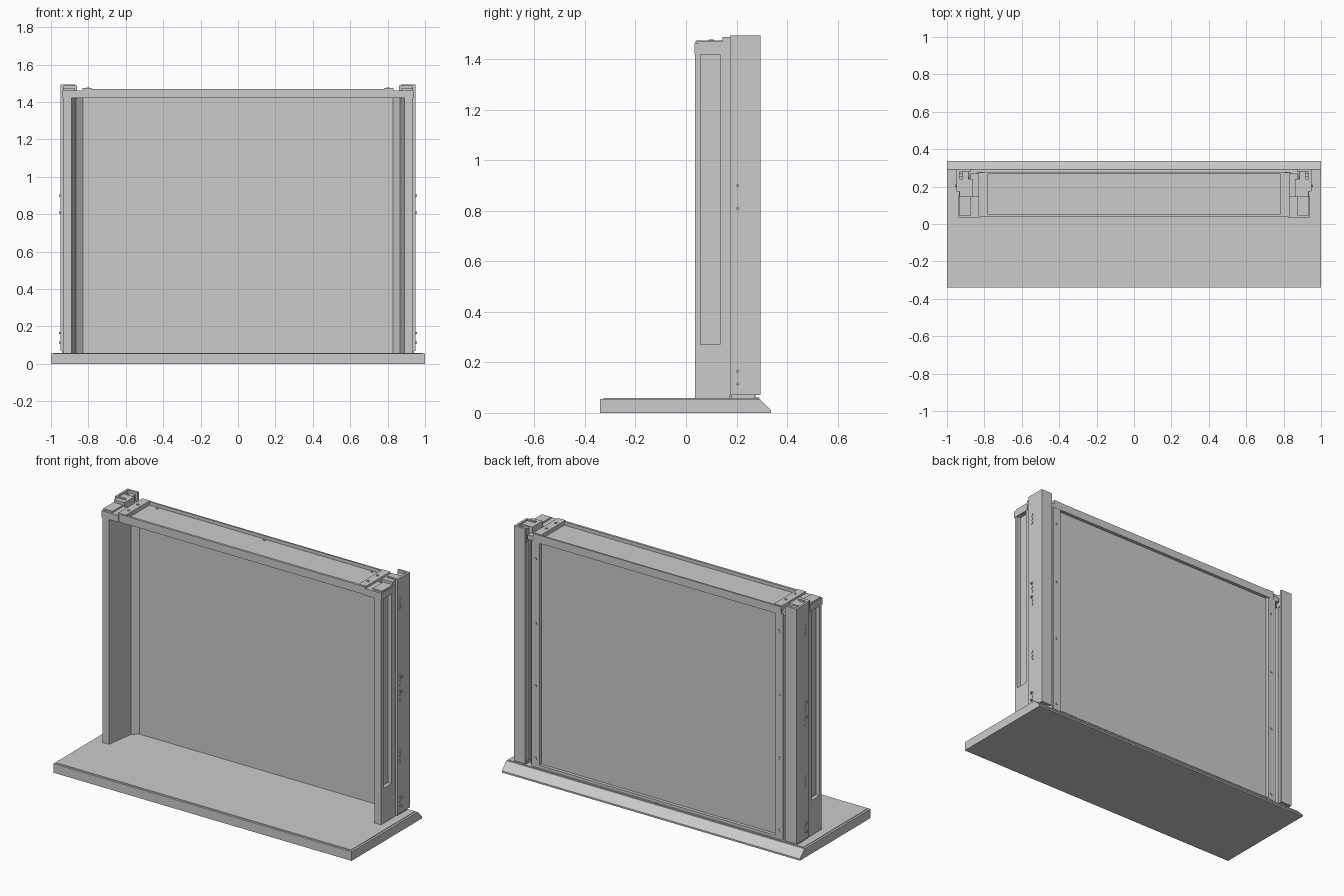
import bpy, bmesh
from mathutils import Matrix, Vector

if "Cube" in bpy.data.objects:
    bpy.data.objects.remove(bpy.data.objects["Cube"])


def finish(bm, name, mirror=False):
    """Turn a bmesh into an object, optionally mirrored across x = 0."""
    bmesh.ops.recalc_face_normals(bm, faces=bm.faces)
    me = bpy.data.meshes.new(name)
    bm.to_mesh(me)
    bm.free()
    ob = bpy.data.objects.new(name, me)
    bpy.context.collection.objects.link(ob)
    if mirror:
        ob.modifiers.new("Mirror", 'MIRROR').use_mirror_merge = False
    return ob


def prism(name, pts, lo, hi, axis='Z', mirror=False):
    """Extrude a closed profile: (x, y) along Z or (y, z) along X."""
    bm = bmesh.new()
    def to3(p, h):
        return (p[0], p[1], h) if axis == 'Z' else (h, p[0], p[1])
    f = bm.faces.new([bm.verts.new(to3(p, lo)) for p in pts])
    r = bmesh.ops.extrude_face_region(bm, geom=[f])
    step = Vector(to3((0, 0), hi - lo))
    bmesh.ops.translate(bm, vec=step, verts=[g for g in r['geom'] if isinstance(g, bmesh.types.BMVert)])
    return finish(bm, name, mirror)


def box(name, x, y, z, mirror=False):
    pts = [(x[0], y[0]), (x[1], y[0]), (x[1], y[1]), (x[0], y[1])]
    return prism(name, pts, z[0], z[1], mirror=mirror)


def screws(name, centres, r, depth, axis, mirror=False):
    """A set of short round screw heads in one object."""
    bm = bmesh.new()
    rot = {'X': Matrix.Rotation(1.5707963, 4, 'Y'), 'Y': Matrix.Rotation(1.5707963, 4, 'X'),
           'Z': Matrix.Identity(4)}[axis]
    for c in centres:
        bmesh.ops.create_cone(bm, cap_ends=True, segments=12, radius1=r, radius2=r, depth=depth,
                              matrix=Matrix.Translation(c) @ rot)
    return finish(bm, name, mirror)


# Base slab with chamfered back edge
prism("base", [(-.34, 0), (.337, 0), (.337, .010), (.292, .055), (-.34, .055)], -1, 1, 'X')
# Thin inset sheet on top of the base
box("base_top_sheet", (-.987, .987), (-.327, .285), (.05, .058))

# Back panel and its frame strips
box("back_panel", (-.835, .835), (.24, .255), (.055, 1.43))
box("back_strip", (.79, .842), (.25, .275), (.058, 1.43), True)
box("back_bottom_rail", (-.79, .79), (.25, .275), (.055, .075))
screws("back_strip_screws", [(.816, .276, z) for z in (.11, .55, .93, 1.32)], .009, .006, 'Y', True)
screws("base_back_screws", [(x, .283, .059) for x in (-.72, 0, .72)], .008, .005, 'Z')

# Inner side lining, tapering back to a chamfered corner
prism("side_lining", [(.89, .035), (.905, .035), (.905, .14), (.882, .19), (.882, .225), (.848, .27),
                      (.83, .27), (.83, .24), (.865, .21)], .055, 1.425, mirror=True)

# Front posts: grooved shaft with solid ends
groove = [(.895, .035), (.935, .035), (.935, .057), (.912, .057), (.912, .135),
          (.935, .135), (.935, .175), (.882, .175), (.882, .14)]
solid = groove[:2] + groove[6:]
prism("post_foot", solid, .055, .27, mirror=True)
prism("post_shaft", groove, .27, 1.42, mirror=True)
prism("post_head", solid, 1.42, 1.462, mirror=True)

# Rear C-channels, open toward the middle
prism("rear_channel", [(.872, .295), (.948, .295), (.948, .175), (.882, .175), (.882, .187),
                       (.934, .187), (.934, .281), (.872, .281)], .07, 1.495, mirror=True)
box("channel_core", (.882, .934), (.187, .255), (.07, 1.40), True)
box("channel_foot", (.88, .94), (.18, .272), (.05, .075), True)
groups = (1.335, .875, .785, .415, .14)
screws("channel_holes", [(.948, .205, z + d) for z in groups for d in (-.026, 0, .026)],
       .010, .004, 'X', True)
screws("channel_screws", [(.952, .205, z) for z in (.9, .81, .165, .115)], .006, .012, 'X', True)

# Top beam: shallow tray with front and back lips
prism("top_beam", [(.038, 1.422), (.276, 1.422), (.276, 1.47), (.266, 1.47), (.266, 1.45),
                   (.052, 1.45), (.052, 1.47), (.038, 1.47)], -.83, .83, 'X')
screws("beam_screws", [(x, .255, 1.451) for x in (-.72, 0, .72)], .008, .005, 'Z')

# Corner brackets and caps joining beam to posts
box("beam_end_bracket", (.78, .832), (.04, .272), (1.43, 1.475), True)
screws("bracket_screws", [(.803, y, 1.476) for y in (.1, .19)], .008, .005, 'Z', True)
box("corner_plate", (.825, .938), (.033, .15), (1.422, 1.463), True)
box("corner_cap", (.872, .936), (.045, .15), (1.46, 1.472), True)
box("corner_rear_plate", (.825, .875), (.15, .27), (1.422, 1.45), True)
box("pulley_block", (.862, .934), (.145, .24), (1.42, 1.488), True)
box("pulley_tab", (.885, .918), (.235, .283), (1.40, 1.48), True)
